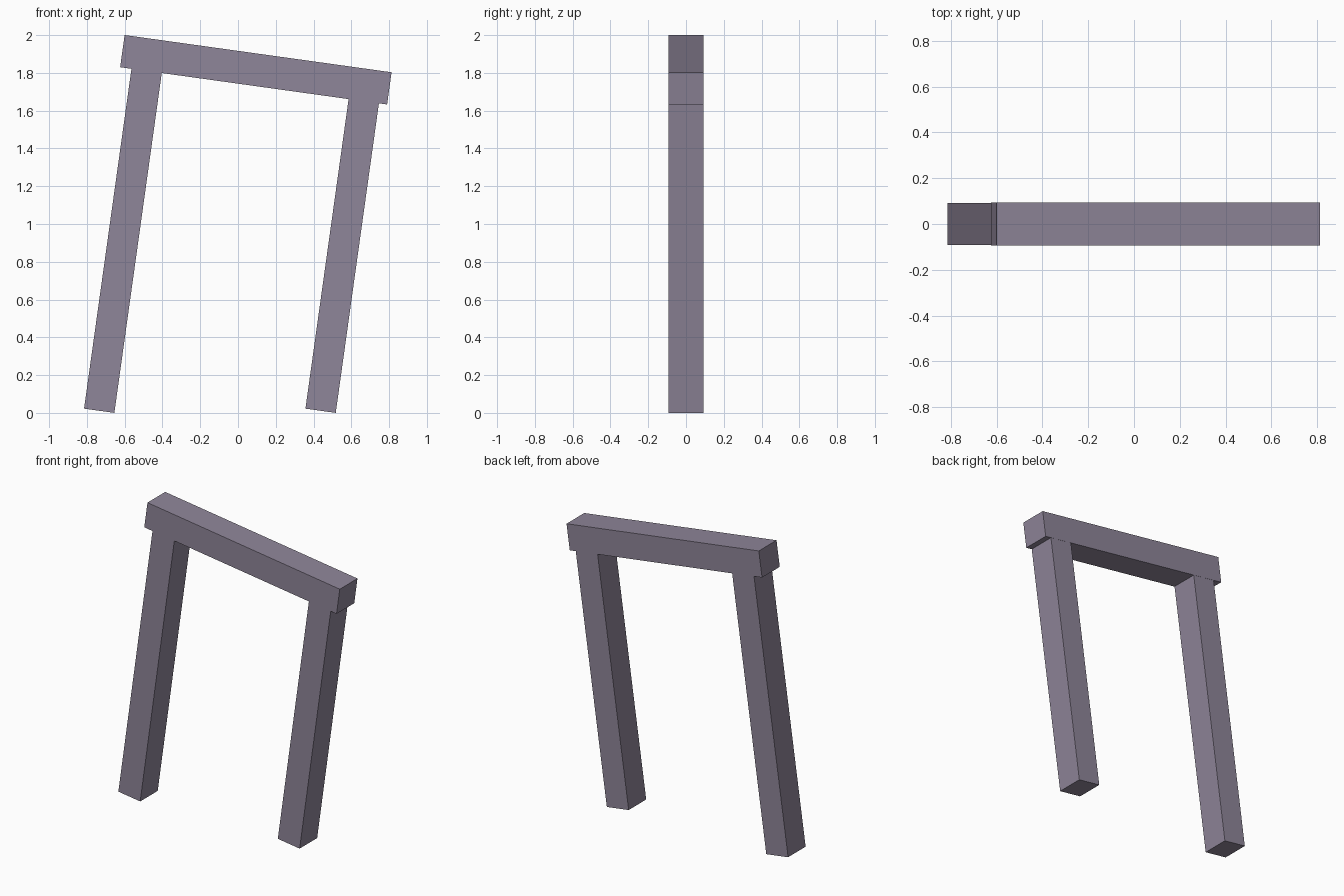
import bpy
from math import radians
from mathutils import Matrix, Vector

cube = bpy.data.objects.get("Cube")
if cube:
    bpy.data.objects.remove(cube, do_unlink=True)

stone = bpy.data.materials.new("muted_purple_stone")
stone.use_nodes = True
colour = (0.275, 0.238, 0.319, 1)
stone.diffuse_color = colour
stone.node_tree.nodes["Principled BSDF"].inputs["Base Color"].default_value = colour

# The whole gate leans about the depth axis
lean = Matrix.Rotation(radians(7.94), 3, "Y")
along, up = lean @ Vector((1, 0, 0)), lean @ Vector((0, 0, 1))


def beam(name, corner, width, height, depth):
    """Leaning box whose lower corner on the -x side is given."""
    centre = corner + along * width / 2 + up * height / 2
    bpy.ops.mesh.primitive_cube_add(size=1)
    obj = bpy.context.object
    obj.name = name
    obj.data.transform(Matrix.Diagonal((width, depth, height, 1)))
    obj.data.transform(lean.to_4x4())
    obj.location = centre
    obj.data.materials.append(stone)


# Top beam
lintel_corner = Vector((-0.624, 0, 1.83))
beam("lintel", lintel_corner, 1.427, 0.172, 0.186)

# Posts stand on one level and reach the underside of the lintel
for name, x in (("right_post", -0.815), ("left_post", 0.357)):
    foot = Vector((x, 0, 0.0225))
    beam(name, foot, 0.162, (lintel_corner - foot).dot(up), 0.184)
